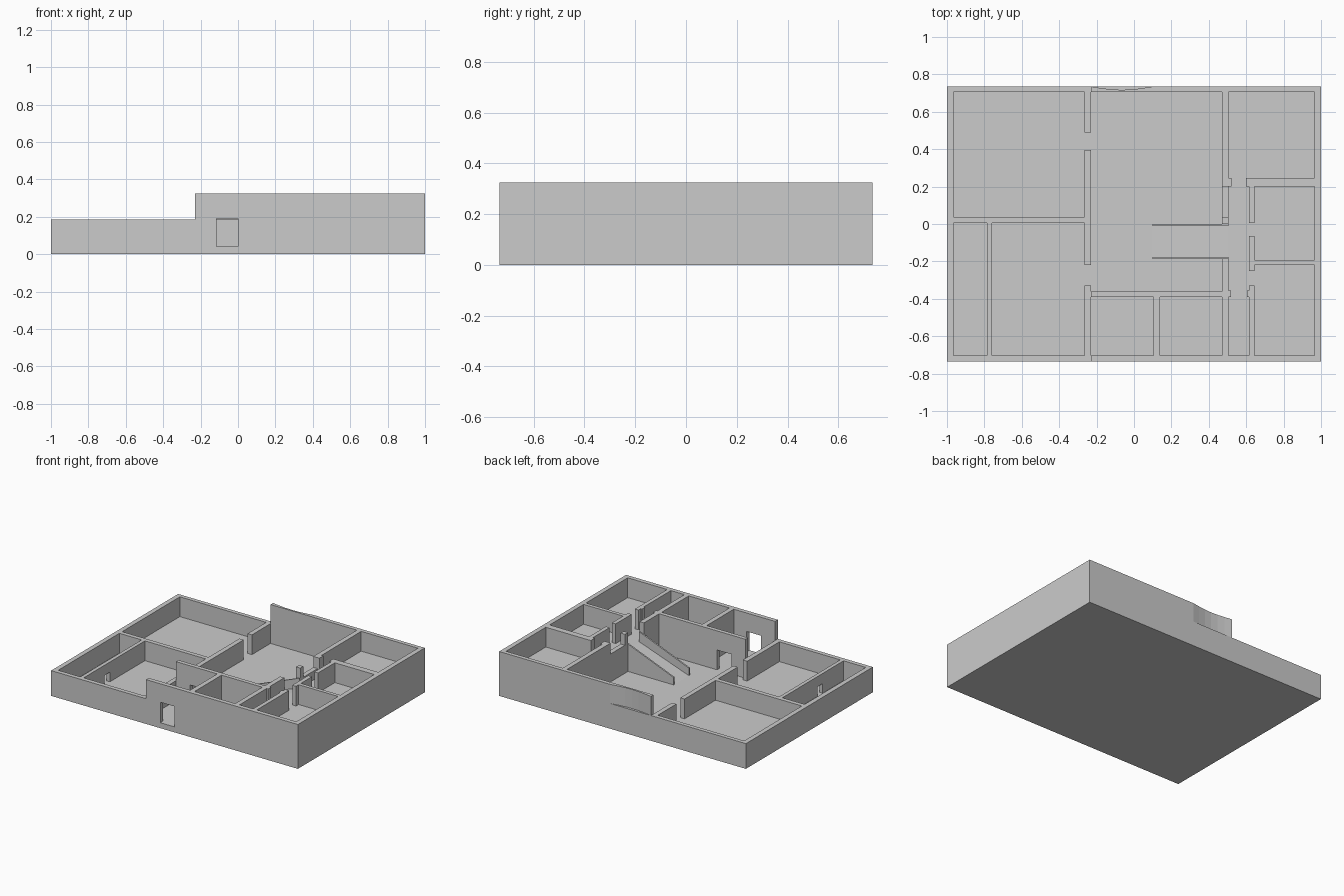
import bpy, bmesh, math

if "Cube" in bpy.data.objects:
    bpy.data.objects.remove(bpy.data.objects["Cube"])

X, Y = 1.0, 0.735        # half footprint
LOW, HIGH = 0.185, 0.325  # wall heights
FLOOR, UPPER = 0.04, 0.18 # floor levels


def add_prism(bm, base, offset):
    """Extrude a planar outline along an offset vector."""
    a = [bm.verts.new(p) for p in base]
    b = [bm.verts.new([p[i] + offset[i] for i in range(3)]) for p in base]
    n = len(a)
    bm.faces.new(a)
    bm.faces.new(b[::-1])
    for i in range(n):
        bm.faces.new((a[i], b[i], b[(i + 1) % n], a[(i + 1) % n]))


def finish(name, bm):
    bmesh.ops.recalc_face_normals(bm, faces=bm.faces)
    me = bpy.data.meshes.new(name)
    bm.to_mesh(me)
    bm.free()
    ob = bpy.data.objects.new(name, me)
    bpy.context.collection.objects.link(ob)
    return ob


def prism(name, base, offset):
    bm = bmesh.new()
    add_prism(bm, base, offset)
    return finish(name, bm)


def blocks(name, rects, z0, z1):
    """One object made of plan rectangles (x0, x1, y0, y1)."""
    bm = bmesh.new()
    for x0, x1, y0, y1 in rects:
        add_prism(bm, [(x0, y0, z0), (x1, y0, z0), (x1, y1, z0), (x0, y1, z0)],
                  (0, 0, z1 - z0))
    return finish(name, bm)


def cut(ob, x0, x1, y0, y1, z0, z1):
    """Cut a doorway through a wall."""
    c = blocks(ob.name + "_cutter", [(x0, x1, y0, y1)], z0, z1)
    c.hide_render = True
    c.hide_set(True)
    m = ob.modifiers.new("opening", 'BOOLEAN')
    m.object = c
    m.operation = 'DIFFERENCE'
    m.solver = 'EXACT'


# Floors
blocks("ground_floor", [(-X, X, -Y, Y)], 0, FLOOR)
blocks("upper_floor", [(0.5, 0.98, -0.72, 0.72)], 0, UPPER)

# Low wing outer walls
blocks("low_outer_walls", [
    (-X, -0.965, -Y, Y),
    (-0.965, -0.23, -Y, -0.703),
    (-0.965, -0.23, 0.705, Y)], 0, LOW)

# Low wing partitions, with door gaps in the hall side wall
blocks("low_partitions", [
    (-0.965, -0.265, 0.005, 0.037),
    (-0.265, -0.23, 0.49, 0.705),
    (-0.265, -0.23, -0.22, 0.395),
    (-0.265, -0.23, -0.703, -0.33)], 0, LOW)
closet = blocks("closet_wall", [(-0.785, -0.758, -0.703, 0.005)], 0, LOW)
cut(closet, -0.85, -0.70, -0.46, -0.40, FLOOR, 0.11)

# Tall outer walls; the entrance door goes through the front one
front = blocks("front_wall", [(-0.23, X, -Y, -0.703)], 0, HIGH)
cut(front, -0.115, 0.0, -0.8, -0.65, FLOOR, 0.19)
blocks("right_wall", [(0.965, X, -0.703, 0.705)], 0, HIGH)
blocks("back_wall", [(0.1, X, 0.705, Y)], 0, HIGH)

# Back wall section with a shallow curved recess above the low wall line
blocks("recess_lower_wall", [(-0.23, 0.1, 0.705, Y)], 0, LOW)
arc = [(-0.23 + 0.33 * i / 6, Y - 0.018 * math.sin(math.pi * i / 6), LOW)
       for i in range(7)]
prism("recess_upper_wall", [(0.1, 0.705, LOW), (-0.23, 0.705, LOW)] + arc,
      (0, 0, HIGH - LOW))

# Entrance rooms
entry = blocks("entry_wall", [(-0.23, 0.47, -0.39, -0.36)], 0, HIGH)
cut(entry, -0.115, 0.0, -0.45, -0.3, FLOOR, 0.185)
blocks("entry_partition", [(0.105, 0.14, -0.703, -0.39)], 0, HIGH)

# Tall walls around the upper level
blocks("upper_partitions", [
    (0.47, 0.505, 0.2, 0.705),       # beside hall, back
    (0.505, 0.52, 0.2, 0.245),       # door jamb
    (0.47, 0.505, 0.0, 0.035),       # stair head post
    (0.47, 0.505, -0.703, -0.185),   # beside hall, front
    (0.505, 0.518, -0.39, -0.355),   # door jambs
    (0.605, 0.615, -0.39, -0.355),
    (0.6, 0.965, 0.2, 0.245),        # room dividers
    (0.645, 0.965, -0.22, -0.193),
    (0.615, 0.645, 0.005, 0.2),      # corridor wall with door gaps
    (0.615, 0.645, -0.25, -0.065),
    (0.615, 0.645, -0.703, -0.33)], 0, HIGH)
blocks("landing_parapet", [(0.47, 0.505, 0.035, 0.2)], 0, 0.245)

# Ramp from hall to upper level, with sloped side rails
prism("ramp", [(0.1, -0.187, FLOOR), (0.5, -0.187, FLOOR), (0.5, -0.187, UPPER)],
      (0, 0.187, 0))
for side, y in (("back", -0.01), ("front", -0.188)):
    prism("ramp_rail_" + side,
          [(0.1, y, FLOOR), (0.505, y, UPPER), (0.505, y, 0.255), (0.1, y, 0.095)],
          (0, 0.011, 0))
